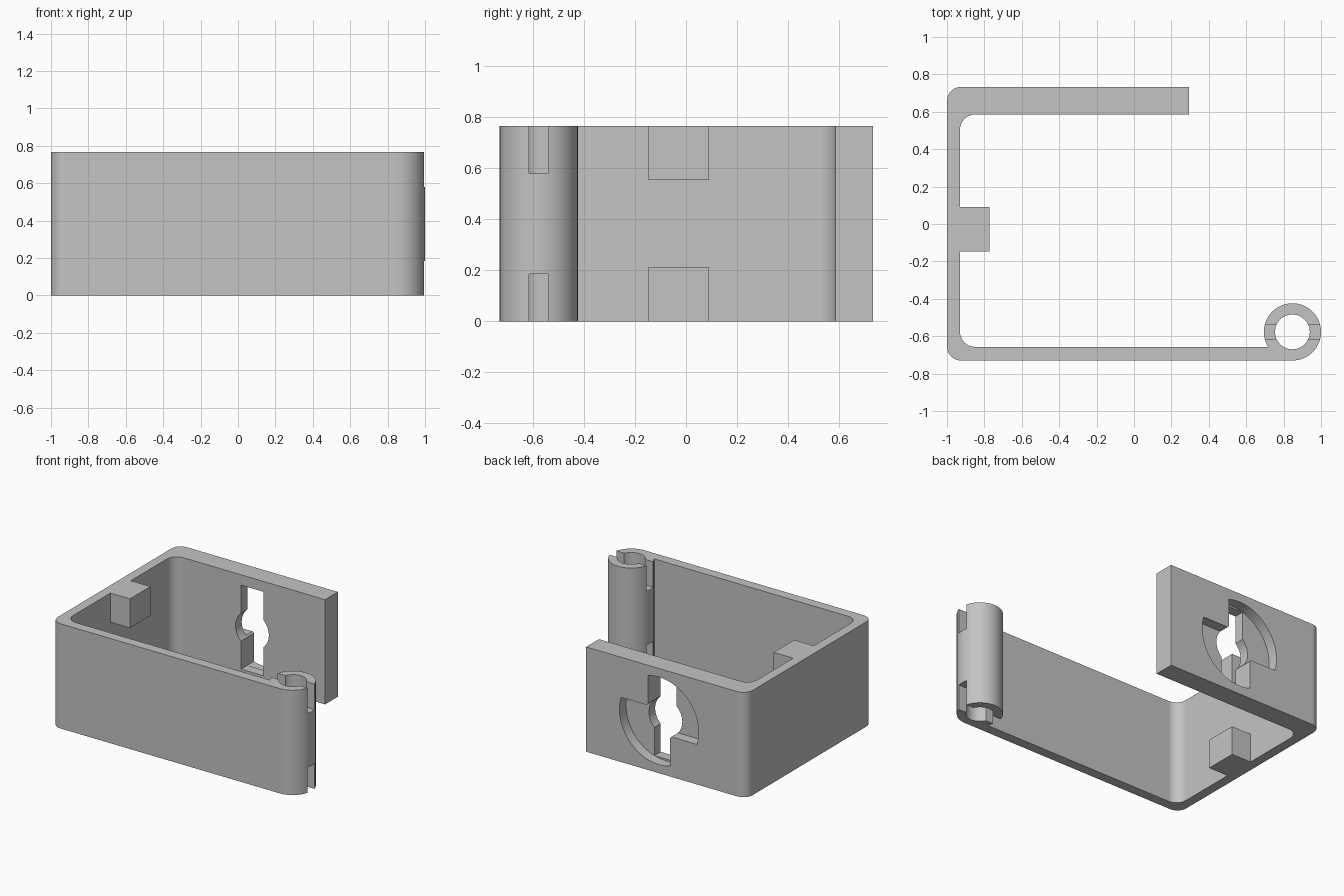
import bpy, bmesh
from math import cos, sin, acos, radians, pi
from mathutils import Vector

if "Cube" in bpy.data.objects:
    bpy.data.objects.remove(bpy.data.objects["Cube"])

HEIGHT = 0.766

grey = bpy.data.materials.new("plain_grey")
grey.use_nodes = True
colour = (0.55, 0.55, 0.55, 1)
grey.diffuse_color = colour
grey.node_tree.nodes["Principled BSDF"].inputs["Base Color"].default_value = colour


def arc(cx, cy, r, start, end, steps):
    """Points along an arc, angles in radians."""
    return [(cx + r * cos(start + (end - start) * i / steps),
             cy + r * sin(start + (end - start) * i / steps)) for i in range(steps + 1)]


def prism(name, outline, low, high, axis="z"):
    """Extrude a closed outline along z, or along y for an xz outline."""
    def place(p, t):
        return Vector((p[0], p[1], t)) if axis == "z" else Vector((p[0], t, p[1]))
    bm = bmesh.new()
    face = bm.faces.new([bm.verts.new(place(p, low)) for p in outline])
    grown = bmesh.ops.extrude_face_region(bm, geom=[face])
    top = [v for v in grown["geom"] if isinstance(v, bmesh.types.BMVert)]
    bmesh.ops.translate(bm, verts=top, vec=place((0, 0), high - low))
    bmesh.ops.recalc_face_normals(bm, faces=bm.faces)
    mesh = bpy.data.meshes.new(name)
    bm.to_mesh(mesh)
    bm.free()
    obj = bpy.data.objects.new(name, mesh)
    mesh.materials.append(grey)
    bpy.context.collection.objects.link(obj)
    return obj


def rect(x0, x1, y0, y1):
    return [(x0, y0), (x1, y0), (x1, y1), (x0, y1)]


def activate(obj):
    bpy.ops.object.select_all(action="DESELECT")
    obj.select_set(True)
    bpy.context.view_layer.objects.active = obj


def combine(target, other, operation):
    """Apply a boolean and discard the second object."""
    mod = target.modifiers.new("boolean", "BOOLEAN")
    mod.object, mod.operation, mod.solver = other, operation, "EXACT"
    activate(target)
    bpy.ops.object.modifier_apply(modifier=mod.name)
    bpy.data.objects.remove(other)


# Three-sided frame with rounded corners, thick back wall
px, py, pr = 0.847, -0.577, 0.153
outline = [(px, -0.73), (px, -0.657)]
outline += arc(-0.85, -0.577, 0.08, 1.5 * pi, pi, 10)
outline += arc(-0.85, 0.505, 0.08, pi, 0.5 * pi, 10)
outline += [(0.295, 0.585), (0.295, 0.733)]
outline += arc(-0.925, 0.658, 0.075, 0.5 * pi, pi, 10)
outline += arc(-0.925, -0.655, 0.075, pi, 1.5 * pi, 10)
frame = prism("clip_frame", outline, 0, HEIGHT)

# Hinge barrel with a bore and a cross slot at each end
combine(frame, prism("barrel", arc(px, py, pr, 0, 2 * pi, 64)[:-1], 0, HEIGHT), "UNION")
combine(frame, prism("bore", arc(px, py, 0.093, 0, 2 * pi, 48)[:-1], -0.1, HEIGHT + 0.1),
        "DIFFERENCE")
for low, high in ((-0.1, 0.185), (0.58, HEIGHT + 0.1)):
    combine(frame, prism("slot", rect(0.6, 1.1, -0.616, -0.54), low, high), "DIFFERENCE")

# Locking recess on the outside of the back wall, leaving two stop blocks
kx, kz, big, bulge, half = -0.295, HEIGHT / 2, 0.32, 0.135, 0.09
t = acos(half / big)
s = pi / 2 - t
recess = [(kx + half, kz + half)] + arc(kx, kz, big, t, pi + s, 32)
recess += [(kx - half, kz - half)] + arc(kx, kz, big, pi + t, 2 * pi + s, 32)
combine(frame, prism("recess", recess, 0.657, 0.9, "y"), "DIFFERENCE")

# Keyhole right through the back wall
b = acos(half / bulge)
reach = 0.307
keyhole = arc(kx, kz, bulge, -b, b, 12)
keyhole += [(kx + half, kz + reach), (kx - half, kz + reach)]
keyhole += arc(kx, kz, bulge, pi - b, pi + b, 12)
keyhole += [(kx - half, kz - reach), (kx + half, kz - reach)]
combine(frame, prism("keyhole", keyhole, 0.5, 0.9, "y"), "DIFFERENCE")

# Two stop blocks on the inside of the side wall
for low, high in ((0, 0.213), (0.553, HEIGHT)):
    combine(frame, prism("stop_block", rect(-0.96, -0.772, -0.147, 0.09), low, high), "UNION")

# Smooth the curves, keep the flats clean
activate(frame)
bpy.ops.object.shade_smooth_by_angle(angle=radians(30))
weighted = frame.modifiers.new("clean_flats", "WEIGHTED_NORMAL")
weighted.keep_sharp = True
